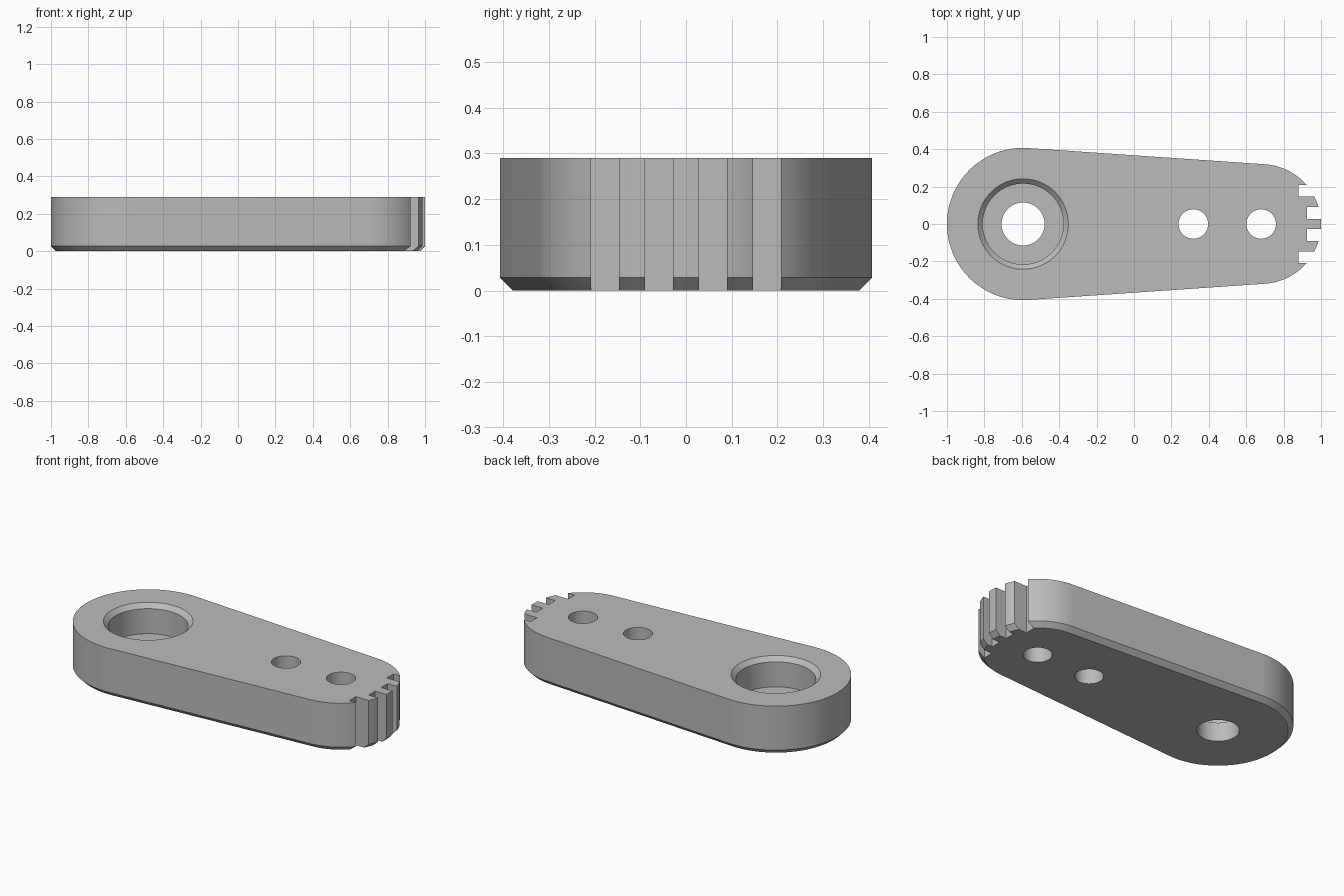
import bpy
import bmesh
from math import acos, cos, sin, pi

cube = bpy.data.objects.get("Cube")
if cube:
    bpy.data.objects.remove(cube, do_unlink=True)

HEIGHT, CHAMFER = 0.29, 0.028
BIG_X, BIG_R = -0.593, 0.407
SMALL_X, SMALL_R = 0.68, 0.32

grey = bpy.data.materials.new("plain grey")
grey.use_nodes = True
colour = (0.5, 0.5, 0.5, 1)
grey.diffuse_color = colour
grey.node_tree.nodes["Principled BSDF"].inputs["Base Color"].default_value = colour


def loft(name, rings):
    """Join equal-length rings of points into a closed solid."""
    bm = bmesh.new()
    loops = [[bm.verts.new(p) for p in ring] for ring in rings]
    n = len(loops[0])
    for low, high in zip(loops, loops[1:]):
        for i in range(n):
            j = (i + 1) % n
            bm.faces.new((low[i], low[j], high[j], high[i]))
    bm.faces.new(loops[0][::-1])
    bm.faces.new(loops[-1])
    bmesh.ops.recalc_face_normals(bm, faces=bm.faces)
    mesh = bpy.data.meshes.new(name)
    bm.to_mesh(mesh)
    bm.free()
    mesh.materials.append(grey)
    obj = bpy.data.objects.new(name, mesh)
    bpy.context.collection.objects.link(obj)
    return obj


def arc(x, r, z, start, end, steps):
    angles = [start + (end - start) * i / steps for i in range(steps + 1)]
    return [(x + r * cos(a), r * sin(a), z) for a in angles]


def outline(inset, z):
    """Two end arcs joined by their common tangents."""
    a = acos((BIG_R - SMALL_R) / (SMALL_X - BIG_X))
    return (arc(SMALL_X, SMALL_R - inset, z, -a, a, 48)
            + arc(BIG_X, BIG_R - inset, z, a, 2 * pi - a, 64))


def round_cutter(name, x, profile):
    return loft(name, [arc(x, r, z, 0, 2 * pi, 64)[:-1] for r, z in profile])


def notch_cutter(x, y0, y1):
    corners = ((x, y0), (1.2, y0), (1.2, y1), (x, y1))
    return loft("notch_cutter", [[(px, py, z) for px, py in corners]
                                 for z in (-0.1, HEIGHT + 0.1)])


# Tapered arm with a bevelled underside
arm = loft("tapered_arm", [outline(CHAMFER, 0), outline(0, CHAMFER), outline(0, HEIGHT)])

# Stepped bore with a countersunk rim, and two plain holes
cutters = [round_cutter("bore_cutter", BIG_X, [
    (0.115, -0.1), (0.115, 0.115), (0.216, 0.115),
    (0.216, HEIGHT - 0.026), (0.268, HEIGHT + 0.026)])]
for x in (0.317, SMALL_X):
    cutters.append(round_cutter("hole_cutter", x, [(0.079, -0.1), (0.079, HEIGHT + 0.1)]))

# Notches that leave teeth across the narrow end
for x, near, far in ((0.925, 0.028, 0.09), (0.88, 0.146, 0.208)):
    cutters += [notch_cutter(x, near, far), notch_cutter(x, -far, -near)]

bpy.context.view_layer.objects.active = arm
for cutter in cutters:
    cutter.hide_render = True
    cut = arm.modifiers.new("cut", 'BOOLEAN')
    cut.operation = 'DIFFERENCE'
    cut.solver = 'EXACT'
    cut.object = cutter
    bpy.ops.object.modifier_apply(modifier=cut.name)
for cutter in cutters:
    bpy.data.objects.remove(cutter, do_unlink=True)

# Smooth curved walls, crisp edges
for obj in bpy.context.selected_objects:
    obj.select_set(False)
arm.select_set(True)
bpy.context.view_layer.objects.active = arm
bpy.ops.object.shade_smooth_by_angle(angle=pi / 6)
